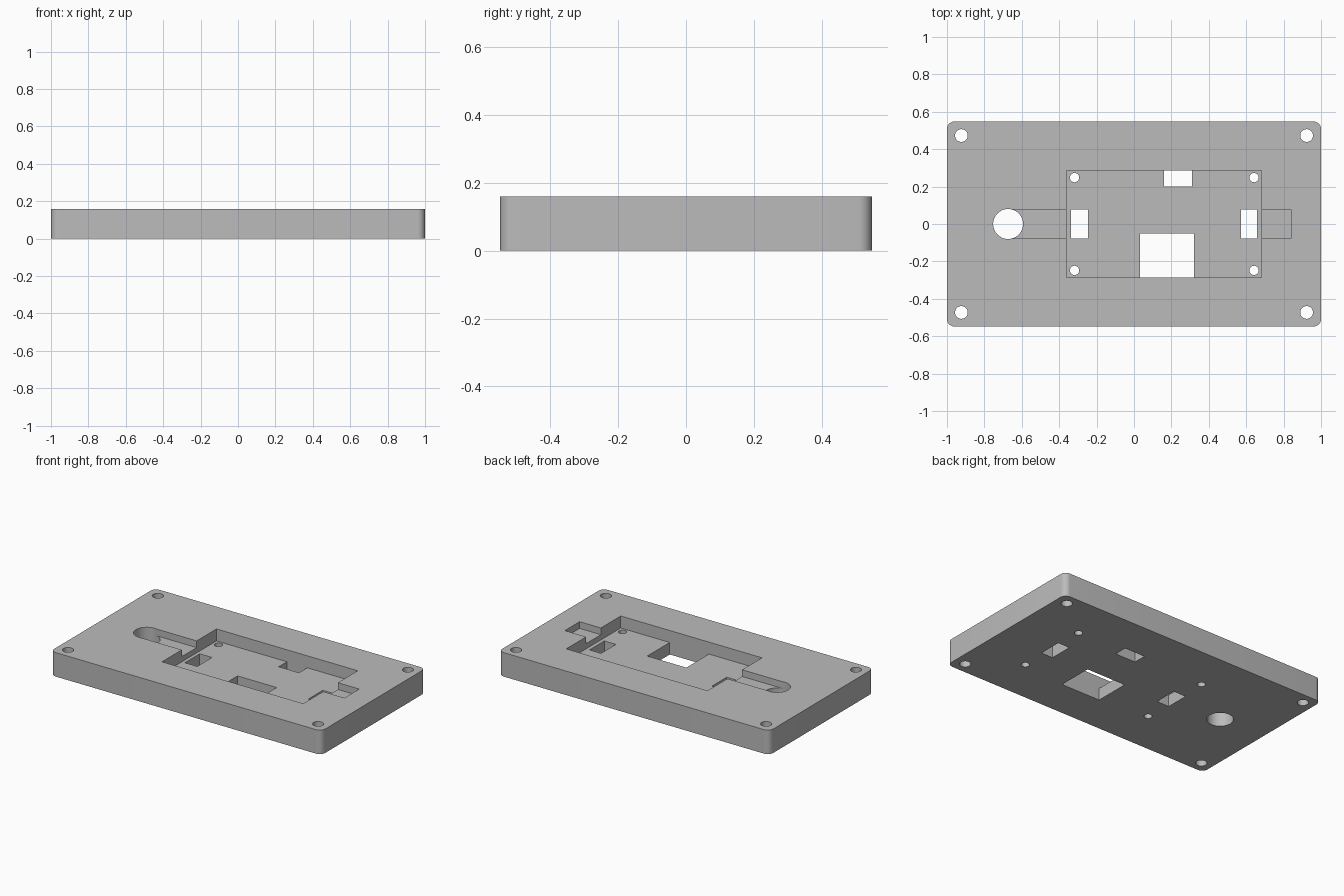
import bpy, bmesh, math

if "Cube" in bpy.data.objects:
    bpy.data.objects.remove(bpy.data.objects["Cube"])

H = 0.16          # plate thickness
FLOOR = 0.08      # pocket floor height
SLOT = 0.115      # cable slot floor height
PY = 0.287        # pocket half depth


def prism(name, pts, z0, z1):
    """Extrude a closed outline from z0 to z1."""
    bm = bmesh.new()
    face = bm.faces.new([bm.verts.new((x, y, z0)) for x, y in pts])
    top = bmesh.ops.extrude_face_region(bm, geom=[face])["geom"]
    bmesh.ops.translate(bm, vec=(0, 0, z1 - z0),
                        verts=[g for g in top if isinstance(g, bmesh.types.BMVert)])
    bmesh.ops.recalc_face_normals(bm, faces=bm.faces)
    mesh = bpy.data.meshes.new(name)
    bm.to_mesh(mesh)
    bm.free()
    ob = bpy.data.objects.new(name, mesh)
    bpy.context.collection.objects.link(ob)
    return ob


def rect(x0, x1, y0, y1):
    return [(x0, y0), (x1, y0), (x1, y1), (x0, y1)]


def circle(x, y, r, n=32):
    return [(x + r * math.cos(2 * math.pi * i / n),
             y + r * math.sin(2 * math.pi * i / n)) for i in range(n)]


def rounded(hx, hy, r, n=8):
    pts = []
    for k, (sx, sy) in enumerate([(1, 1), (-1, 1), (-1, -1), (1, -1)]):
        for i in range(n + 1):
            a = math.pi / 2 * (k + i / n)
            pts.append((sx * (hx - r) + r * math.cos(a), sy * (hy - r) + r * math.sin(a)))
    return pts


# Base plate with rounded corners
plate = prism("mounting_plate", rounded(1, 0.548, 0.04), 0, H)

# Pocket and the cable slots on either side of it
cuts = [("pocket", rect(-0.36, 0.683, -PY, PY), FLOOR),
        ("cable_slot", rect(-0.673, 0.84, -0.078, 0.078), SLOT)]
# Through windows in the pocket floor
for name, box in [("left_window", (-0.337, -0.246, -0.078, 0.078)),
                  ("right_window", (0.572, 0.658, -0.078, 0.078)),
                  ("back_window", (0.16, 0.31, 0.2, PY)),
                  ("front_window", (0.032, 0.321, -PY, -0.05))]:
    cuts.append((name, rect(*box), -0.1))
# Cable hole, plate screw holes and pocket screw holes
cuts.append(("cable_hole", circle(-0.673, 0, 0.08, 48), -0.1))
for sy in (-1, 1):
    for x in (-0.923, 0.923):
        cuts.append(("plate_screw_hole", circle(x, sy * 0.473, 0.034), -0.1))
    for x in (-0.318, 0.642):
        cuts.append(("pocket_screw_hole", circle(x, sy * 0.248, 0.025, 24), -0.1))

bpy.context.view_layer.objects.active = plate
for name, pts, z0 in cuts:
    cutter = prism(name + "_cutter", pts, z0, 0.3)
    cutter.hide_render = True
    mod = plate.modifiers.new(name, "BOOLEAN")
    mod.operation, mod.solver, mod.object = "DIFFERENCE", "EXACT", cutter
    bpy.ops.object.modifier_apply(modifier=mod.name)
    bpy.data.objects.remove(cutter)

# Single grey finish
grey = bpy.data.materials.new("grey")
grey.diffuse_color = (0.5, 0.5, 0.5, 1)
grey.use_nodes = True
grey.node_tree.nodes["Principled BSDF"].inputs["Base Color"].default_value = grey.diffuse_color
plate.data.materials.clear()
plate.data.materials.append(grey)

plate.select_set(True)
bpy.ops.object.shade_smooth_by_angle(angle=math.radians(30))
